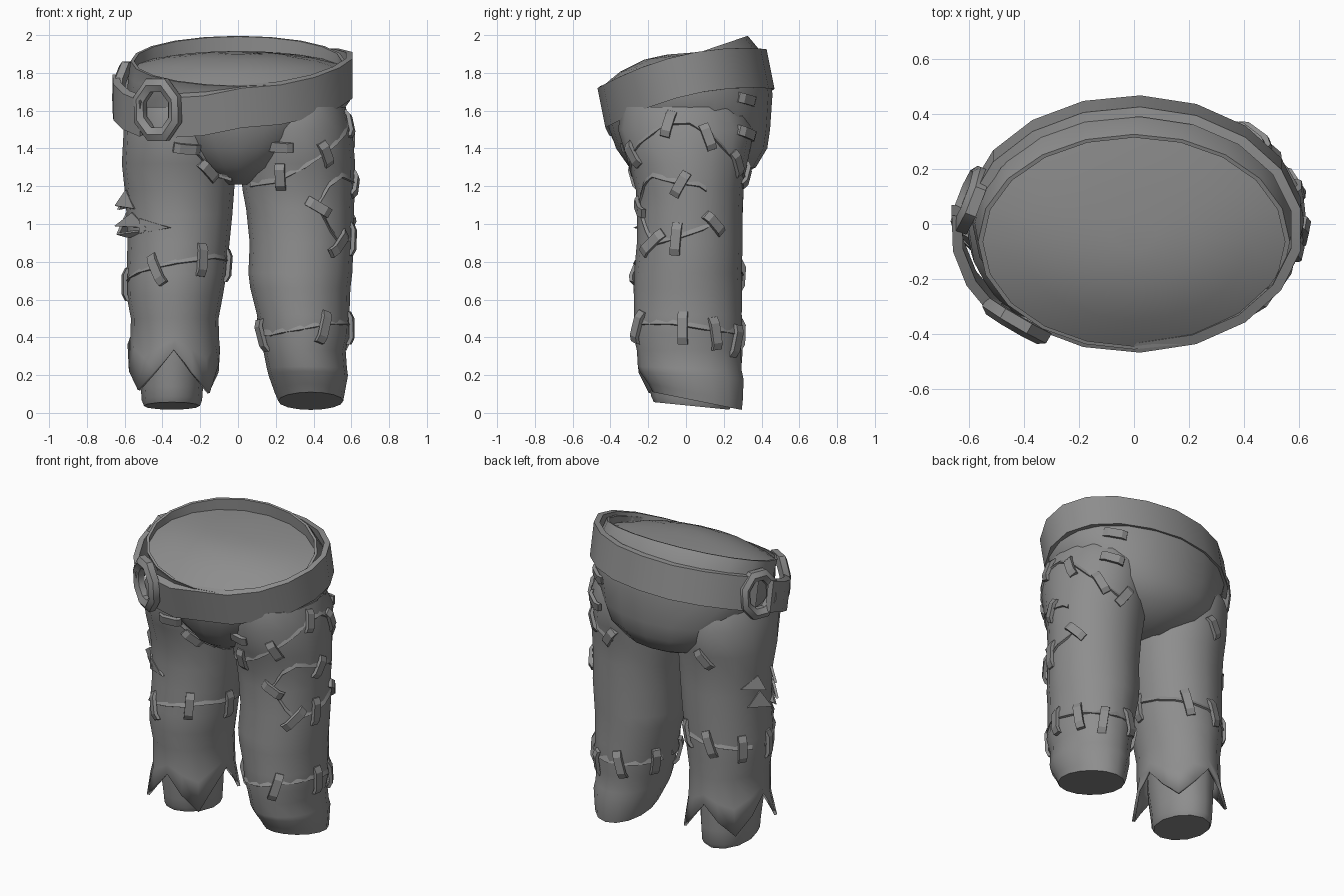
import bpy, bmesh, math, random
from mathutils import Vector, Matrix
from mathutils.bvhtree import BVHTree

if "Cube" in bpy.data.objects:
    bpy.data.objects.remove(bpy.data.objects["Cube"])

random.seed(4)
grey = bpy.data.materials.new("cloth_grey")
grey.diffuse_color = (0.27, 0.27, 0.27, 1)
grey.use_nodes = True
grey.node_tree.nodes["Principled BSDF"].inputs["Base Color"].default_value = grey.diffuse_color


def finish(name, bm, angle=40):
    bmesh.ops.recalc_face_normals(bm, faces=bm.faces)
    me = bpy.data.meshes.new(name)
    bm.to_mesh(me)
    me.materials.append(grey)
    ob = bpy.data.objects.new(name, me)
    bpy.context.collection.objects.link(ob)
    bpy.ops.object.select_all(action='DESELECT')
    bpy.context.view_layer.objects.active = ob
    ob.select_set(True)
    bpy.ops.object.shade_smooth_by_angle(angle=math.radians(angle))
    return ob


def loft(name, rings, cap0=True, cap1=True, round_trip=False, angle=40):
    """Skin a list of point rings; returns the object and a ray-cast tree."""
    bm = bmesh.new()
    vs = [[bm.verts.new(p) for p in r] for r in rings]
    n = len(vs[0])
    pairs = list(zip(vs, vs[1:])) + ([(vs[-1], vs[0])] if round_trip else [])
    for a, b in pairs:
        for i in range(n):
            j = (i + 1) % n
            bm.faces.new((a[i], a[j], b[j], b[i]))
    if cap0:
        bm.faces.new(vs[0])
    if cap1:
        bm.faces.new(vs[-1])
    bmesh.ops.recalc_face_normals(bm, faces=bm.faces)
    tree = BVHTree.FromBMesh(bm)
    ob = finish(name, bm, angle)
    bm.free()
    return ob, tree


def ring(cx, cy, z, rx, ry, slope=0, back=0, n=16):
    """Tilted oval; back widens its rear half."""
    pts = []
    for i in range(n):
        a = math.tau * i / n
        y = cy + ry * math.sin(a)
        x = rx * math.cos(a) * (1 + back * max(0, math.sin(a)))
        pts.append((cx + x, y, z + slope * y))
    return pts


# Seat: crotch up to the waist rim, then inside and over the domed closing top
_, seat_tree = loft("seat", [ring(*r, n=20) for r in [
    (0, .02, 1.21, .07, .18, 0, .6), (0, .035, 1.30, .25, .335, 0, .55), (0, .03, 1.40, .37, .40, 0, .45),
    (0, .02, 1.50, .48, .425, 0, .22), (0, .015, 1.65, .592, .443, .08), (0, 0, 1.78, .58, .435, .2),
    (0, -.065, 1.885, .568, .392, .34), (0, -.065, 1.885, .55, .38, .34),
    (0, -.065, 1.835, .55, .385, .25), (0, -.06, 1.872, .42, .29, .19), (0, -.05, 1.897, .25, .17, .12),
    (0, -.04, 1.905, .08, .06, .08)]], angle=50)

# Whole leg with a slanted closed hem
_, right_tree = loft("whole_leg", [ring(*r) for r in [
    (.32, -.02, 1.62, .25, .32), (.32, 0, 1.50, .285, .36), (.315, .01, 1.32, .305, .315),
    (.322, .02, 1.18, .298, .285), (.328, .02, 1.08, .285, .28), (.337, .02, .90, .275, .28),
    (.33, .01, .74, .275, .285), (.33, .01, .66, .265, .287), (.345, .01, .52, .245, .285),
    (.352, .01, .42, .24, .29), (.352, .015, .33, .218, .275),
    (.365, .02, .235, .212, .275, -.04), (.372, .03, .20, .21, .275, -.08),
    (.38, .05, .115, .185, .25, -.2), (.385, .06, .075, .172, .235, -.2)]])

# Torn leg: four ragged points along an open hem
hem, hem2 = [], []
for i in range(16):
    a = math.tau * i / 16
    k = abs((i % 4) - 2) / 2                 # 0 at a tip, 1 at a notch
    z = .12 + .23 * k + random.uniform(-.025, .025)
    r = 1.1 - .1 * k
    hem.append((-.34 + .245 * r * math.cos(a), .02 + .28 * r * math.sin(a), z))
    hem2.append((-.335 + .235 * math.cos(a), .02 + .275 * math.sin(a), z * .45 + .24))
torn, left_tree = loft("torn_leg", [ring(*r) for r in [
    (-.32, -.02, 1.62, .25, .32), (-.32, 0, 1.50, .285, .36), (-.315, .01, 1.32, .30, .315),
    (-.31, .02, 1.18, .29, .285), (-.31, .02, 1.05, .28, .28), (-.315, .02, .90, .27, .28),
    (-.325, .01, .74, .265, .285), (-.335, .01, .62, .255, .285), (-.335, .015, .50, .232, .275)]]
    + [hem2, hem], cap1=False)
m = torn.modifiers.new("thickness", 'SOLIDIFY')
m.thickness = .018
m.offset = -1

# Stump showing below the torn hem
loft("inner_stump", [ring(*r, n=12) for r in [
    (-.345, .02, .40, .185, .23), (-.35, .02, .28, .178, .23), (-.35, .03, .14, .165, .22),
    (-.35, .03, .07, .16, .215, -.1), (-.35, .03, .04, .148, .2, -.1)]])


# Belt follows a tilted loop, sagging at the front and dropping on the buckle side
def belt_pt(t, off, h):
    x, y = (.60 + off) * math.cos(t), (.432 + off) * math.sin(t)
    z = 1.79 + .23 * y - .07 * (y / .44) ** 2 - .14 * max(0, -x / .6) * (.8 - y)
    return Vector((x, y - .2 * h, z + h))


def belt_arc(name, t0, t1, n, o0, o1, h, drop=0):
    # rings run across the strap section, skinned along its length
    ts = [math.radians(t0 + (t1 - t0) * i / n) for i in range(n + 1)]
    corners = ((o0, -h), (o1, -h), (o1, h), (o0, h))
    loft(name, [[belt_pt(t, o, hh - drop) for o, hh in corners] for t in ts], angle=30)


belt_arc("belt", -127, 166, 15, -.02, .016, .105)
belt_arc("belt_link", 174, 219, 3, .03, .068, .095, -.01)


# Eight-sided rings joining the belt to its short link
def belt_ring(name, c, nrm, w, h):
    nrm = nrm.normalized()
    side = Vector((0, 0, 1)).cross(nrm).normalized()
    up = nrm.cross(side)
    rows = []
    for i in range(8):
        a = math.tau * (i + .5) / 8
        d = side * math.cos(a) * w + up * math.sin(a) * h
        rows.append([c + d * s + nrm * o for s, o in ((1.08, -.03), (1.08, .01), (.86, .03), (.62, .01), (.62, -.03))])
    loft(name, rows, False, False, True, angle=50)


belt_ring("front_buckle_ring", Vector((-.43, -.355, 1.605)), Vector((-.5, -.86, -.05)), .135, .165)
belt_ring("side_buckle_ring", Vector((-.60, .09, 1.71)), Vector((-.93, .36, .1)), .125, .15)


# Surface lookup around a leg: azimuth in degrees (-90 = front), height
def hit(s, az, z, seat=True):
    a = math.radians(az)
    d = Vector((math.cos(a), math.sin(a), 0))
    axis = Vector((.33 * s, .02, z))
    start = axis + d * .62
    found = []
    for tree in [right_tree if s > 0 else left_tree] + ([seat_tree] if seat else []):
        p, n, _, dist = tree.ray_cast(start, -d)
        if p and (p - axis).dot(d) > 0:
            found.append((dist, p, n if n.dot(d) > 0 else -n))
    return min(found, key=lambda f: f[0])[1:] if found else (axis + d * .27, d)


def frame(p, n, roll):
    side = Vector((0, 0, 1)).cross(n).normalized()
    up = n.cross(side)
    rot = Matrix.Rotation(math.radians(roll), 3, n)
    return rot @ side, rot @ up


# Stitch: short bent strap straddling a seam
def stitch(s, az, z, roll=0, length=.15):
    p, n = hit(s, az, z)
    sd, up = frame(p, n, roll)
    w = .026
    rows = []
    for f, lift in ((-.5, .008), (-.3, .026), (.3, .026), (.5, .008)):
        q = p + up * f * length + n * lift
        rows.append([q - sd * w - n * .022, q + sd * w - n * .022, q + sd * w, q - sd * w])
    loft("stitch", rows, angle=25)


# Seam: low overlapping fold through (azimuth, height) points
def seam(name, s, pts, loop=False):
    pts = pts + ([(pts[0][0] + 360, pts[0][1])] if loop else [])
    rows = []
    for (a0, z0), (a1, z1) in zip(pts, pts[1:]):
        for k in range(2):
            p, n = hit(s, a0 + (a1 - a0) * k / 2, z0 + (z1 - z0) * k / 2)
            _, up = frame(p, n, 0)
            rows.append([p + up * .04 - n * .008, p + n * .012, p - up * .008 - n * .008])
    loft(name, rows, angle=30)


seam("thigh_seam", 1, [(-150, 1.2), (-115, 1.22), (-85, 1.3), (-55, 1.42), (-25, 1.53),
                       (0, 1.53), (25, 1.46), (55, 1.32), (80, 1.25), (105, 1.24)])
seam("patch_top_seam", 1, [(-70, 1.1), (-58, 1.2), (-42, 1.25), (-18, 1.22), (10, 1.2), (25, 1.15)])
seam("patch_low_seam", 1, [(-70, 1.08), (-55, .96), (-42, .89), (-15, .92), (15, .97), (38, 1.03)])
seam("shin_seam", 1, [(-170, .42), (-130, .41), (-90, .44), (-60, .47), (-20, .47),
                      (20, .44), (60, .42), (100, .42), (140, .42)], True)
seam("knee_seam", -1, [(-180, .68), (-135, .74), (-90, .79), (-45, .82), (0, .80),
                       (45, .76), (90, .73), (135, .70)], True)
seam("crotch_seam", -1, [(-75, 1.40), (-60, 1.31), (-45, 1.25), (-25, 1.22)])

for s, az, z, roll in [
        (1, -110, 1.25, 0), (1, -66, 1.37, 30), (1, -24, 1.53, -15), (1, 20, 1.46, 20), (1, 58, 1.32, 30),
        (1, 88, 1.26, -35), (1, -70, 1.09, 60), (1, -10, 1.21, -30), (1, -44, .9, -50),
        (1, -15, .92, -5), (1, 27, 1.0, 45), (1, -148, .41, 5), (1, -66, .455, -18),
        (1, -8, .45, 0), (1, 30, .42, 8), (1, 62, .38, -8), (1, 100, .42, 15), (1, 150, .42, 0),
        (1, -108, 1.41, 85), (1, 70, 1.48, 75), (1, 74, 1.66, 80),
        (-1, -80, 1.40, 85), (-1, -57, 1.28, 50), (-1, -110, .76, 30), (-1, -62, .81, -5), (-1, -172, .68, 0),
        (-1, -8, .78, 0), (-1, 62, .75, 15), (-1, 100, .73, 20), (-1, 142, .70, 0), (-1, 95, 1.30, 40)]:
    stitch(s, az, z, roll, .175 if z < 1 else .145)


# Torn cloth flaps lifting off the outer thigh: two base points and a lifted tip
def flap(a0, z0, a1, z1, a2, z2, lift):
    pts = []
    for a, z, o in ((a0, z0, .004), (a1, z1, .004), (a2, z2, lift)):
        p, n = hit(-1, a, z, False)
        pts.append(p + n * o)
    n = (pts[1] - pts[0]).cross(pts[2] - pts[0]).normalized() * .008
    loft("torn_flap", [[p - n for p in pts], [p + n for p in pts]], angle=20)


for f in [(-165, 1.18, -145, 1.08, 185, 1.10, .06), (-135, 1.03, -135, .95, -95, .98, .02),
          (-150, 1.06, -125, .98, -172, .99, .07), (-160, .93, -125, .97, -172, .95, .06),
          (170, 1.06, 150, .97, 180, .95, .05), (165, 1.17, 140, 1.10, 172, 1.08, .05)]:
    flap(*f)
